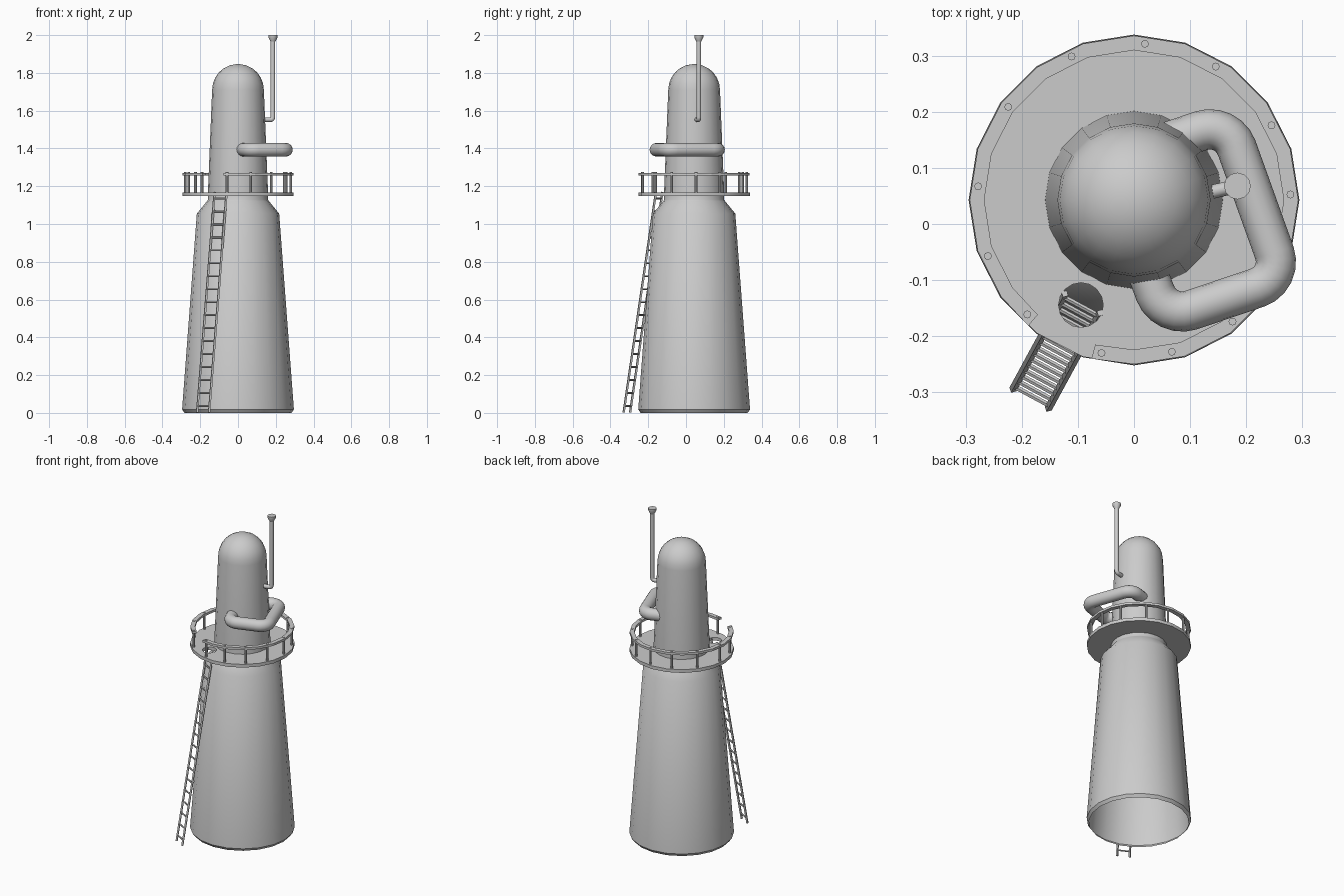
import bpy, bmesh, math
from mathutils import Vector

if "Cube" in bpy.data.objects:
    bpy.data.objects.remove(bpy.data.objects["Cube"])

CY = 0.043  # tower axis sits slightly behind the origin, the ladder foot in front
SIDES = 20


def smooth_by_angle(ob):
    bpy.ops.object.select_all(action='DESELECT')
    ob.select_set(True)
    bpy.context.view_layer.objects.active = ob
    bpy.ops.object.shade_smooth_by_angle(angle=math.radians(35))


def finish(name, bm, smooth=True):
    bmesh.ops.recalc_face_normals(bm, faces=bm.faces)
    me = bpy.data.meshes.new(name)
    bm.to_mesh(me)
    bm.free()
    ob = bpy.data.objects.new(name, me)
    bpy.context.collection.objects.link(ob)
    if smooth:
        smooth_by_angle(ob)
    return ob


def lathe(name, profile, sides=SIDES, at=(0, CY)):
    """Revolve (radius, z) points around a vertical axis."""
    bm = bmesh.new()
    rings = []
    for r, z in profile:
        n = sides if r > 0 else 1
        rings.append([bm.verts.new((at[0] + r * math.cos(math.tau * i / sides),
                                    at[1] + r * math.sin(math.tau * i / sides), z))
                      for i in range(n)])
    for a, b in zip(rings, rings[1:]):
        for i in range(sides):
            j = (i + 1) % sides
            loop = [a[i % len(a)], a[j % len(a)], b[j % len(b)], b[i % len(b)]]
            bm.faces.new(list(dict.fromkeys(loop)))
    return finish(name, bm)


def rod(bm, a, b, r, sides=8):
    """Add a capped cylinder between two points."""
    a, b = Vector(a), Vector(b)
    geo = bmesh.ops.create_cone(bm, cap_ends=True, segments=sides, radius1=r, radius2=r,
                                depth=(b - a).length)
    rot = (b - a).to_track_quat('Z', 'Y').to_matrix()
    for v in geo['verts']:
        v.co = rot @ v.co + (a + b) / 2


def bridge(bm, rings):
    """Skin a row of closed rings and cap both ends."""
    n = len(rings[0])
    for a, b in zip(rings, rings[1:]):
        for k in range(n):
            j = (k + 1) % n
            bm.faces.new((a[k], a[j], b[j], b[k]))
    bm.faces.new(rings[0])
    bm.faces.new(rings[-1])


def pipe(name, corners, r, fillet, sides, steps=6):
    """Sweep a round section along a polyline with rounded corners."""
    pts = [Vector(c) for c in corners]
    path = [pts[0]]
    for p, c, n in zip(pts, pts[1:], pts[2:]):
        s = c + (p - c).normalized() * fillet
        e = c + (n - c).normalized() * fillet
        s2, e2 = s.lerp(c, 0.55), e.lerp(c, 0.55)
        for i in range(steps + 1):
            t = i / steps
            u = 1 - t
            path.append(s * u**3 + s2 * 3 * u * u * t + e2 * 3 * u * t * t + e * t**3)
    path.append(pts[-1])
    normal = (pts[1] - pts[0]).cross(pts[2] - pts[1]).normalized()
    bm = bmesh.new()
    rings = []
    for i, p in enumerate(path):
        before = (p - path[i - 1]).normalized() if i else Vector()
        after = (path[i + 1] - p).normalized() if i < len(path) - 1 else Vector()
        side = (before + after).normalized().cross(normal)
        rings.append([bm.verts.new(p + r * (math.cos(math.tau * k / sides) * side
                                            + math.sin(math.tau * k / sides) * normal))
                      for k in range(sides)])
    bridge(bm, rings)
    return finish(name, bm)


# Tower: tapered base with open bottom, shoulder, collar, slim upper part and dome
dome = [(0.137 * math.cos(math.radians(a)), 1.71 + 0.137 * math.sin(math.radians(a)))
        for a in (0, 14, 28, 42, 56, 71)]
lathe("tower_body", [(0.283, 0), (0.296, 0.018), (0.218, 1.055), (0.163, 1.122), (0.159, 1.128),
                     (0.159, 1.172)] + dome + [(0, 1.848)])

# Platform with a round ladder hatch
platform = lathe("platform", [(0, 1.148), (0.295, 1.148), (0.295, 1.168), (0, 1.168)])
cutter = lathe("hatch_cutter", [(0, 1.1), (0.04, 1.1), (0.04, 1.22), (0, 1.22)], 16,
               (-0.095, -0.145))
cutter.hide_render = True
bpy.context.view_layer.objects.active = platform
cut = platform.modifiers.new("hatch", 'BOOLEAN')
cut.object = cutter
cut.operation = 'DIFFERENCE'
cut.solver = 'EXACT'
bpy.ops.object.modifier_apply(modifier=cut.name)
bpy.data.objects.remove(cutter)
smooth_by_angle(platform)

# Handrail: flat ring with a gap at the ladder
bm = bmesh.new()
rings = []
for a in [255] + list(range(270, 577, 18)) + [590]:
    c, s = math.cos(math.radians(a)), math.sin(math.radians(a))
    rings.append([bm.verts.new((r * c, CY + r * s, z)) for r, z in
                  ((0.268, 1.257), (0.294, 1.257), (0.294, 1.271), (0.268, 1.271))])
bridge(bm, rings)
finish("handrail", bm, smooth=False)

# Railing posts
bm = bmesh.new()
for a in (2, 28.5, 58.5, 86, 113.5, 143.5, 175, 201, 227, 258, 284, 309, 335):
    x = 0.28 * math.cos(math.radians(a))
    y = CY + 0.28 * math.sin(math.radians(a))
    rod(bm, (x, y, 1.16), (x, y, 1.274), 0.007)
finish("railing_posts", bm)

# Leaning ladder from the ground up to the hatch
foot, top = Vector((-0.185, -0.313, 0.002)), Vector((-0.092, -0.142, 1.17))
side = Vector((0.88, -0.475, 0)) * 0.036
bm = bmesh.new()
for s in (-1, 1):
    rod(bm, foot + s * side, top + s * side, 0.007, 4)
RUNGS = 17
for i in range(RUNGS):
    p = foot.lerp(top, (i + 0.5) / RUNGS)
    rod(bm, p - side, p + side, 0.005, 6)
finish("ladder", bm)

# Thick bypass pipe looping out of the upper tower
Z = 1.393
pipe("bypass_pipe", [(0.02, -0.075, Z), (0.055, -0.17, Z), (0.268, -0.098, Z),
                     (0.167, 0.183, Z), (0.05, 0.143, Z)], 0.036, 0.05, 16)

# Thin vent pipe with a flared mouth
pipe("vent_pipe", [(0.12, 0.053, 1.552), (0.185, 0.068, 1.552), (0.185, 0.068, 1.98)],
     0.0125, 0.014, 12, 4)
lathe("vent_mouth", [(0.0125, 1.965), (0.024, 1.988), (0.024, 2.0), (0, 2.0)], 12,
      (0.185, 0.068))
